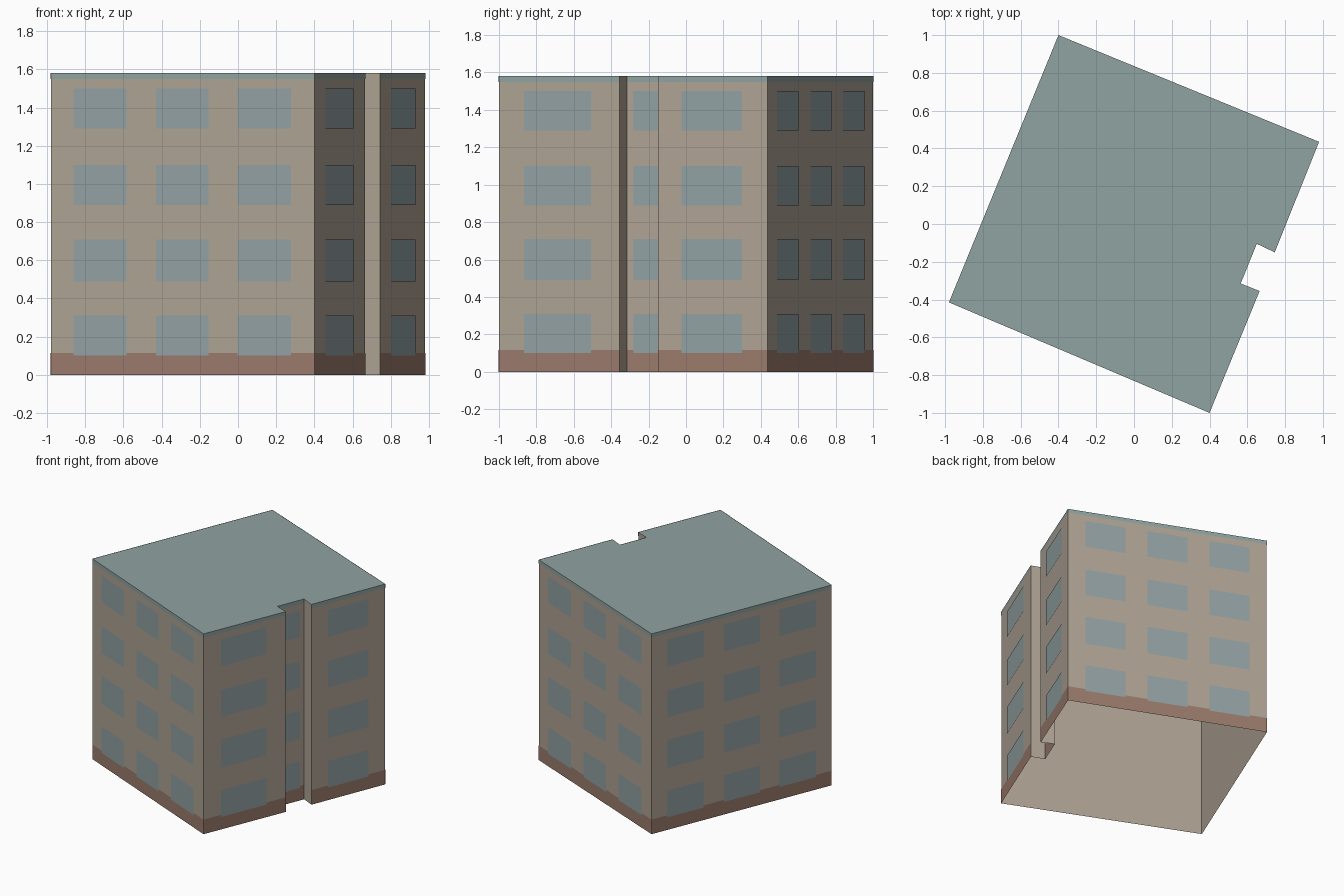
import bpy
import bmesh
from mathutils import Vector

cube = bpy.data.objects.get("Cube")
if cube:
    bpy.data.objects.remove(cube, do_unlink=True)

HEIGHT = 1.58
BASE_TOP = 0.115
TRIM_BOTTOM = 1.55
FLOORS = [(0.10, 0.31), (0.49, 0.71), (0.89, 1.10), (1.29, 1.50)]


def material(name, rgb):
    mat = bpy.data.materials.new(name)
    mat.use_nodes = True
    colour = (*rgb, 1.0)
    mat.diffuse_color = colour
    bsdf = mat.node_tree.nodes["Principled BSDF"]
    bsdf.inputs["Base Color"].default_value = colour
    bsdf.inputs["Roughness"].default_value = 0.9
    return mat


PLASTER = material("beige plaster", (0.43, 0.37, 0.30))
ROOFING = material("grey green roofing", (0.28, 0.37, 0.36))
GLASS = material("pale blue glass", (0.29, 0.36, 0.37))
BRICK = material("brown base", (0.33, 0.20, 0.15))

# Footprint, counter-clockwise from the front left corner, with a notch on one side
FOOTPRINT = [Vector(p) for p in [
    (-0.98, -0.415), (0.40, -1.0), (0.665, -0.355), (0.565, -0.315),
    (0.65, -0.105), (0.745, -0.15), (0.98, 0.435), (-0.40, 1.0)]]
WALLS = list(zip(FOOTPRINT, FOOTPRINT[1:] + FOOTPRINT[:1]))

# Window spans as fractions along each wall; the notch cheeks stay plain
THREE = [(0.087, 0.287), (0.40, 0.60), (0.71, 0.913)]
SPANS = {0: THREE, 1: [(0.21, 0.765)], 3: [(0.17, 0.83)],
         5: [(0.22, 0.77)], 6: THREE, 7: THREE}


def finish(bm, name, mat):
    mesh = bpy.data.meshes.new(name)
    bm.to_mesh(mesh)
    bm.free()
    mesh.materials.append(mat)
    obj = bpy.data.objects.new(name, mesh)
    bpy.context.collection.objects.link(obj)
    return obj


def panel(bm, wall, span, low, high, offset=0.0):
    """Upright rectangle on a wall, pushed outward by offset."""
    start, end = WALLS[wall]
    along = end - start
    out = Vector((along.y, -along.x)).normalized() * offset
    a, b = (start + along * t + out for t in span)
    corners = [(*a, low), (*b, low), (*b, high), (*a, high)]
    bm.faces.new([bm.verts.new(c) for c in corners])


# Plain wall shell, open underneath
bm = bmesh.new()
for i in range(len(WALLS)):
    panel(bm, i, (0, 1), 0, HEIGHT)
bmesh.ops.remove_doubles(bm, verts=bm.verts, dist=0.0001)
finish(bm, "walls", PLASTER)

# Flat roof
bm = bmesh.new()
bm.faces.new([bm.verts.new((*p, HEIGHT)) for p in FOOTPRINT])
finish(bm, "roof", ROOFING)

# Base band and roof trim on every windowed wall
for name, mat, low, high in [("base_band", BRICK, 0, BASE_TOP),
                             ("roof_trim", ROOFING, TRIM_BOTTOM, HEIGHT)]:
    bm = bmesh.new()
    for i in SPANS:
        panel(bm, i, (0, 1), low, high, 0.002)
    finish(bm, name, mat)

# Window panes, four floors
bm = bmesh.new()
for i, spans in SPANS.items():
    for span in spans:
        for low, high in FLOORS:
            panel(bm, i, span, low, high, 0.004)
finish(bm, "windows", GLASS)
